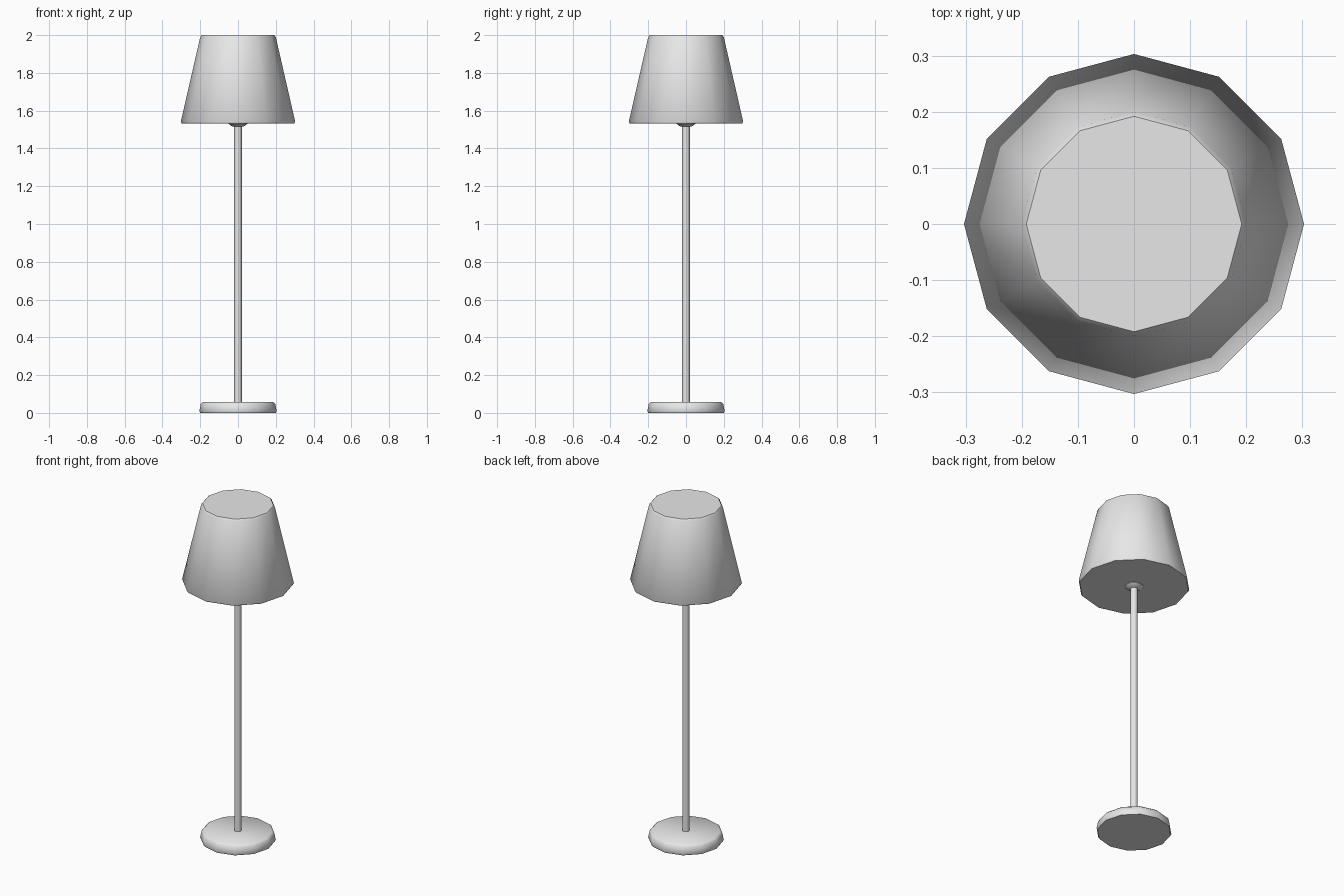
import bpy
import bmesh
from math import cos, sin, pi, radians

SIDES = 12

cube = bpy.data.objects.get("Cube")
if cube:
    bpy.data.objects.remove(cube, do_unlink=True)

grey = bpy.data.materials.new("light grey")
grey.use_nodes = True
grey.diffuse_color = (0.8, 0.8, 0.8, 1)
grey.node_tree.nodes["Principled BSDF"].inputs["Base Color"].default_value = (0.8, 0.8, 0.8, 1)


def turned(name, profile):
    """Closed solid turned around z from (radius, height) points, bottom to top."""
    bm = bmesh.new()
    rings = [[bm.verts.new((r * cos(2 * pi * i / SIDES), r * sin(2 * pi * i / SIDES), z))
              for i in range(SIDES)] for r, z in profile]
    for low, high in zip(rings, rings[1:]):
        for i in range(SIDES):
            j = (i + 1) % SIDES
            bm.faces.new((low[i], low[j], high[j], high[i]))
    bm.faces.new(rings[0][::-1])
    bm.faces.new(rings[-1])
    mesh = bpy.data.meshes.new(name)
    bm.to_mesh(mesh)
    bm.free()
    mesh.materials.append(grey)
    obj = bpy.data.objects.new(name, mesh)
    bpy.context.collection.objects.link(obj)
    bpy.ops.object.select_all(action='DESELECT')
    obj.select_set(True)
    bpy.context.view_layer.objects.active = obj
    bpy.ops.object.shade_smooth_by_angle(angle=radians(50))
    return obj


# Foot with softened rims
turned("base", [(0.2, 0), (0.205, 0.008), (0.197, 0.048), (0.185, 0.058)])

# Slim upright
turned("pole", [(0.02, 0.05), (0.02, 1.54)])

# Small collar under the shade
turned("collar", [(0.03, 1.516), (0.05, 1.53), (0.05, 1.54)])

# Tapered closed shade with softened rims
turned("shade", [(0.298, 1.533), (0.303, 1.541), (0.2, 1.99), (0.192, 2.0)])
